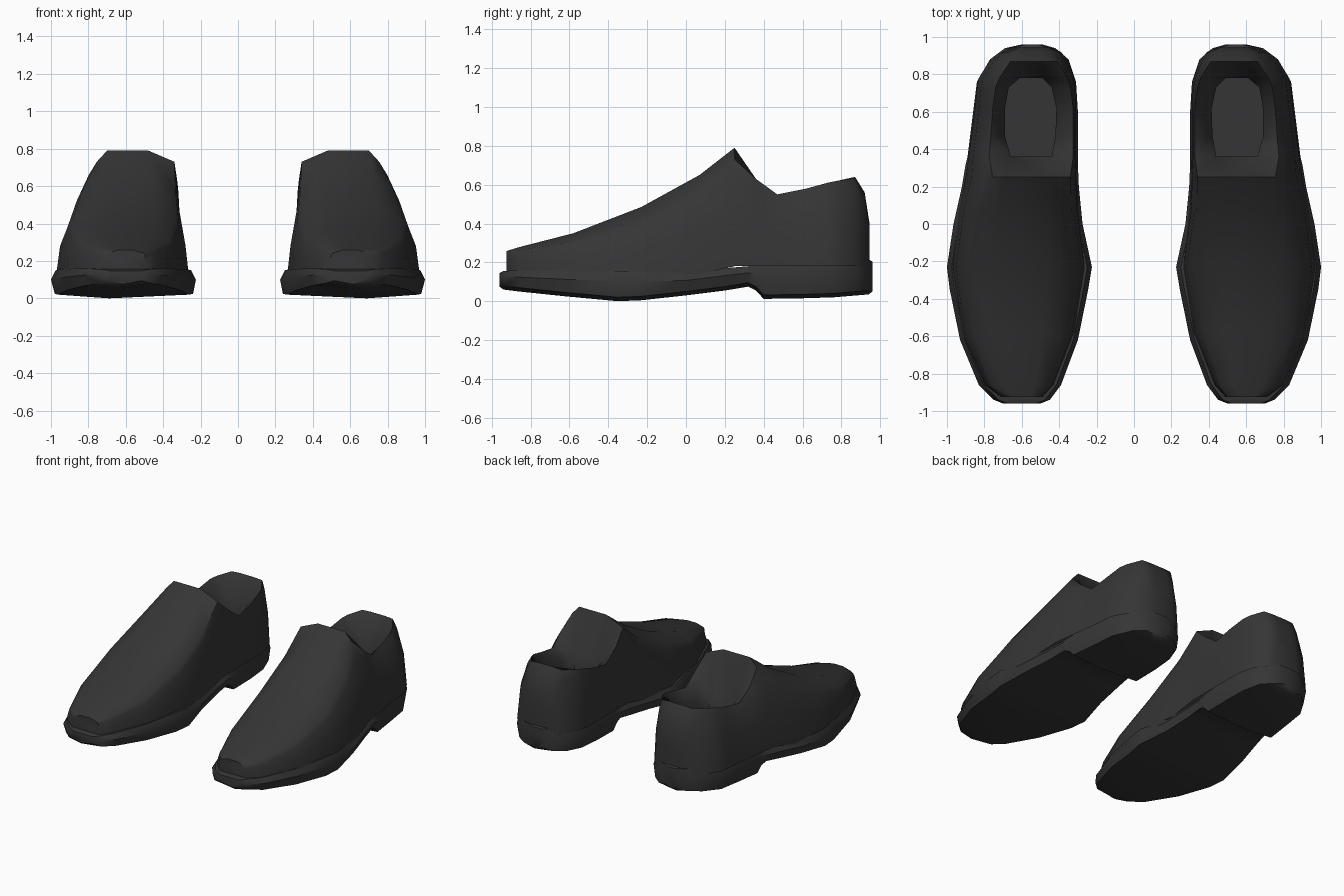
import bpy, bmesh, math

if "Cube" in bpy.data.objects:
    bpy.data.objects.remove(bpy.data.objects["Cube"])

leather = bpy.data.materials.new("black leather")
leather.diffuse_color = (0.036, 0.036, 0.036, 1)
leather.use_nodes = True
leather.node_tree.nodes["Principled BSDF"].inputs["Base Color"].default_value = leather.diffuse_color


def lerp(a, b, t):
    return a + (b - a) * t


def loft(bm, sections, closed):
    """Bridge equal-length sections, return the grid of quads and cap both ends."""
    rows = [[bm.verts.new(p) for p in s] for s in sections]
    n = len(rows[0])
    grid = []
    for a, b in zip(rows, rows[1:]):
        grid.append([bm.faces.new((a[i], a[(i + 1) % n], b[(i + 1) % n], b[i]))
                     for i in range(n if closed else n - 1)])
    bm.faces.new(rows[0])
    bm.faces.new(rows[-1][::-1])
    return grid


def finish(bm, name, angle):
    """Make the right-hand part and its mirrored left-hand twin."""
    for side, sign in (("right", 1), ("left", -1)):
        half = bm.copy()
        for v in half.verts:
            v.co.x *= sign
        bmesh.ops.recalc_face_normals(half, faces=half.faces)
        mesh = bpy.data.meshes.new(side + "_" + name)
        half.to_mesh(mesh)
        half.free()
        mesh.materials.append(leather)
        ob = bpy.data.objects.new(side + "_" + name, mesh)
        bpy.context.collection.objects.link(ob)
        bpy.ops.object.select_all(action='DESELECT')
        ob.select_set(True)
        bpy.context.view_layer.objects.active = ob
        bpy.ops.object.shade_smooth_by_angle(angle=math.radians(angle))
    bm.free()


# Sole with heel: y, inner x, outer x, top z, bottom z
SOLE = [
    (-.96, .50, .70, .145, .075), (-.94, .45, .75, .155, .06), (-.86, .39, .83, .16, .05),
    (-.62, .30, .93, .158, .025), (-.35, .245, .985, .155, .0), (-.23, .225, 1.0, .15, .005),
    (0, .275, .965, .145, .03), (.2, .295, .92, .17, .055), (.32, .30, .90, .18, .075),
    (.36, .30, .89, .19, .055), (.40, .30, .885, .195, .012), (.60, .30, .86, .205, .015),
    (.76, .31, .84, .21, .02), (.88, .35, .77, .215, .03), (.94, .42, .69, .215, .035),
    (.96, .49, .60, .205, .05)]


def sole_section(y, xi, xo, zt, zb):
    low = zb + .02
    wide = lerp(low, zt, .6)
    return [(xi + .025, y, zt), (xi, y, wide), (xi + .015, y, low),
            (lerp(xi, xo, .6), y, zb),
            (xo - .02, y, low), (xo, y, wide), (xo - .025, y, zt)]


bm = bmesh.new()
loft(bm, [sole_section(*s) for s in SOLE], True)
finish(bm, "sole", 40)

# Upper: y, base inner/outer x, rim inner/outer x and z, crown (or foot hole) inner/outer x and z
UPPER = [
    (-.925, .49, .71, .50, .70, .24, .56, .64, .258),
    (-.86, .43, .80, .46, .77, .262, .53, .69, .278),
    (-.58, .32, .92, .37, .86, .31, .48, .74, .35),
    (-.23, .265, .97, .335, .885, .42, .46, .75, .485),
    (.07, .295, .935, .335, .83, .58, .46, .73, .65),
    (.25, .305, .90, .34, .755, .73, .48, .70, .79),
    (.36, .305, .885, .325, .775, .63, .44, .66, .50),
    (.47, .305, .87, .325, .765, .55, .42, .69, .47),
    (.62, .305, .85, .325, .755, .58, .415, .69, .47),
    (.73, .31, .84, .34, .74, .61, .44, .67, .48),
    (.78, .32, .83, .355, .72, .62, .49, .61, .49),
    (.87, .35, .775, .41, .66, .635, .48, .60, .64),
    (.92, .39, .71, .44, .645, .53, .49, .59, .56),
    (.945, .45, .63, .46, .62, .38, .50, .58, .40)]


def upper_section(y, bi, bo, ri, ro, rz, hi, ho, hz):
    zb = .14 if y < .1 else .18
    side = lambda b, r: [(b, y, zb), (lerp(b, r, .22), y, lerp(zb, rz, .5)),
                         (lerp(b, r, .7), y, lerp(zb, rz, .87)), (r, y, rz)]
    return side(bi, ri) + [(hi, y, hz), (ho, y, hz)] + side(bo, ro)[::-1]


bm = bmesh.new()
grid = loft(bm, [upper_section(*s) for s in UPPER], False)
# Foot hole: push the middle strip behind the tongue down to the insole
hole = [row[4] for row, s in zip(grid, UPPER) if .3 < s[0] < .75]
out = bmesh.ops.extrude_face_region(bm, geom=hole)
bmesh.ops.delete(bm, geom=hole, context='FACES')
for v in out["geom"]:
    if isinstance(v, bmesh.types.BMVert):
        v.co.z = .30
finish(bm, "upper", 50)
